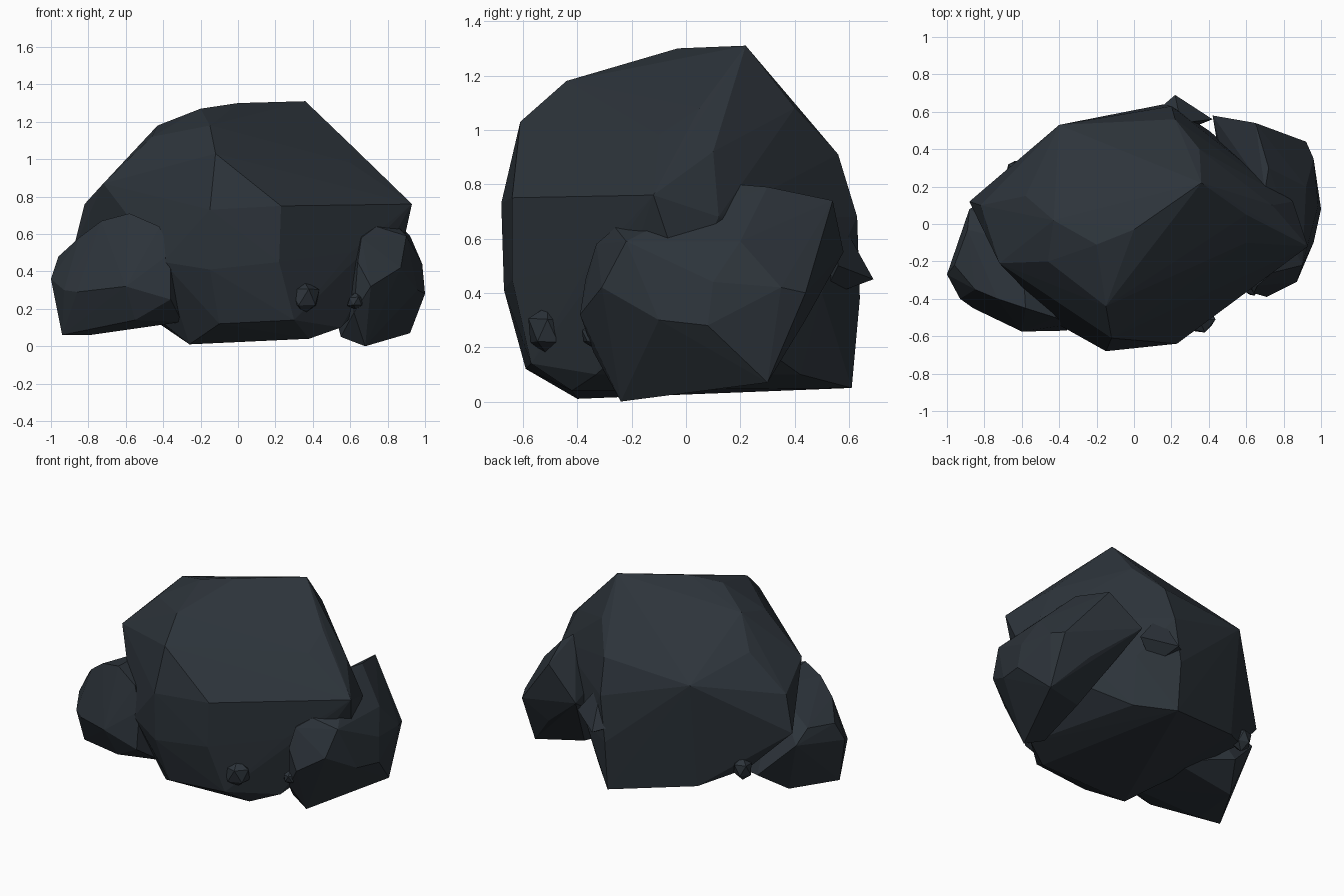
import bpy, bmesh, random
from mathutils import Vector

random.seed(4)
slate = bpy.data.materials.new("dark_slate")
slate.diffuse_color = (0.026, 0.034, 0.043, 1)


def finish(name, bm):
    bmesh.ops.recalc_face_normals(bm, faces=bm.faces[:])
    mesh = bpy.data.meshes.new(name)
    bm.to_mesh(mesh)
    bm.free()
    mesh.materials.append(slate)
    obj = bpy.data.objects.new(name, mesh)
    bpy.context.collection.objects.link(obj)
    return obj


def chiselled_rock(name, corners):
    """Faceted stone: the convex skin around a few corner points."""
    bm = bmesh.new()
    for p in corners:
        bm.verts.new(p)
    bmesh.ops.convex_hull(bm, input=bm.verts[:])
    loose = [v for v in bm.verts if not v.link_faces]
    bmesh.ops.delete(bm, geom=loose, context='VERTS')
    return finish(name, bm)


def pebble(name, centre, size):
    bm = bmesh.new()
    bmesh.ops.create_icosphere(bm, subdivisions=1, radius=1)
    for v in bm.verts:
        k = random.uniform(0.85, 1.05)
        v.co = Vector(c + s * a * k for c, s, a in zip(centre, size, v.co))
    return finish(name, bm)


# Main boulder: crown, shoulders, waist, base
chiselled_rock("main_boulder", [
    (0.36, 0.22, 1.31), (0.0, -0.03, 1.30), (-0.20, -0.11, 1.27),
    (-0.43, 0.02, 1.18), (-0.15, -0.44, 1.18), (0.40, 0.14, 1.20),
    (-0.46, -0.20, 1.12), (-0.12, -0.61, 1.03), (-0.58, 0.15, 1.00),
    (0.60, 0.05, 1.08), (0.60, -0.10, 0.98), (0.35, 0.40, 1.08),
    (0.74, 0.10, 0.92), (0.22, 0.56, 0.91), (-0.40, 0.53, 0.87),
    (-0.82, 0.10, 0.76), (-0.72, -0.21, 0.87), (-0.15, -0.68, 0.73),
    (0.23, -0.64, 0.75), (0.22, -0.64, 0.45), (-0.15, -0.67, 0.41),
    (0.93, -0.12, 0.76), (0.85, 0.12, 0.68), (0.85, 0.0, 0.40),
    (0.60, -0.36, 0.50), (0.20, 0.63, 0.68), (-0.40, -0.54, 0.45),
    (-0.88, 0.12, 0.52), (-0.64, 0.25, 0.27), (-0.10, -0.59, 0.12),
    (0.30, -0.57, 0.14), (-0.26, -0.40, 0.01), (0.38, -0.42, 0.04),
    (0.55, -0.33, 0.10), (0.16, 0.61, 0.05), (0.16, 0.64, 0.38),
    (-0.40, 0.45, 0.16), (0.36, 0.42, 0.10), (0.40, 0.50, 0.40)])

# Left rock leaning against the boulder
chiselled_rock("left_rock", [
    (-1.0, -0.27, 0.36), (-0.94, -0.30, 0.06), (-0.79, -0.32, 0.06),
    (-0.55, -0.50, 0.14), (-0.36, -0.57, 0.25), (-0.60, -0.575, 0.32),
    (-0.93, -0.40, 0.30), (-0.86, -0.45, 0.29), (-0.58, -0.45, 0.71),
    (-0.73, -0.40, 0.67), (-0.42, -0.50, 0.64), (-0.36, -0.54, 0.50),
    (-0.85, -0.35, 0.58), (-0.96, -0.22, 0.48), (-0.89, -0.03, 0.50),
    (-0.77, 0.0, 0.07), (-0.66, 0.18, 0.20), (-0.30, -0.40, 0.13),
    (-0.60, -0.10, 0.68), (-0.88, 0.08, 0.42), (-0.30, 0.0, 0.14)])

# Right rock
chiselled_rock("right_rock", [
    (0.64, -0.37, 0.45), (0.71, -0.39, 0.32), (0.66, -0.33, 0.58),
    (0.74, -0.26, 0.64), (0.87, -0.31, 0.42), (0.90, -0.22, 0.59),
    (0.96, -0.10, 0.30), (1.0, 0.08, 0.28), (0.985, 0.10, 0.44),
    (0.96, 0.35, 0.42), (0.92, 0.44, 0.40), (0.92, 0.20, 0.59),
    (0.72, 0.30, 0.79), (0.70, 0.18, 0.80), (0.65, 0.54, 0.74),
    (0.72, 0.44, 0.30), (0.68, -0.24, 0.0), (0.92, 0.30, 0.07),
    (0.42, 0.58, 0.55), (0.62, -0.34, 0.18), (0.55, -0.20, 0.05),
    (0.62, 0.20, 0.10)])

# Jutting shard at the back
chiselled_rock("back_shard", [
    (0.22, 0.69, 0.45), (0.08, 0.57, 0.50), (0.42, 0.56, 0.50),
    (0.25, 0.54, 0.72), (0.27, 0.50, 0.38)])

# Small stones stuck to the sides
pebble("front_pebble", (0.35, -0.51, 0.26), (0.10, 0.08, 0.10))
pebble("front_right_pebble", (0.63, -0.34, 0.24), (0.05, 0.05, 0.05))
pebble("back_left_pebble", (-0.62, 0.28, 0.28), (0.07, 0.07, 0.08))
